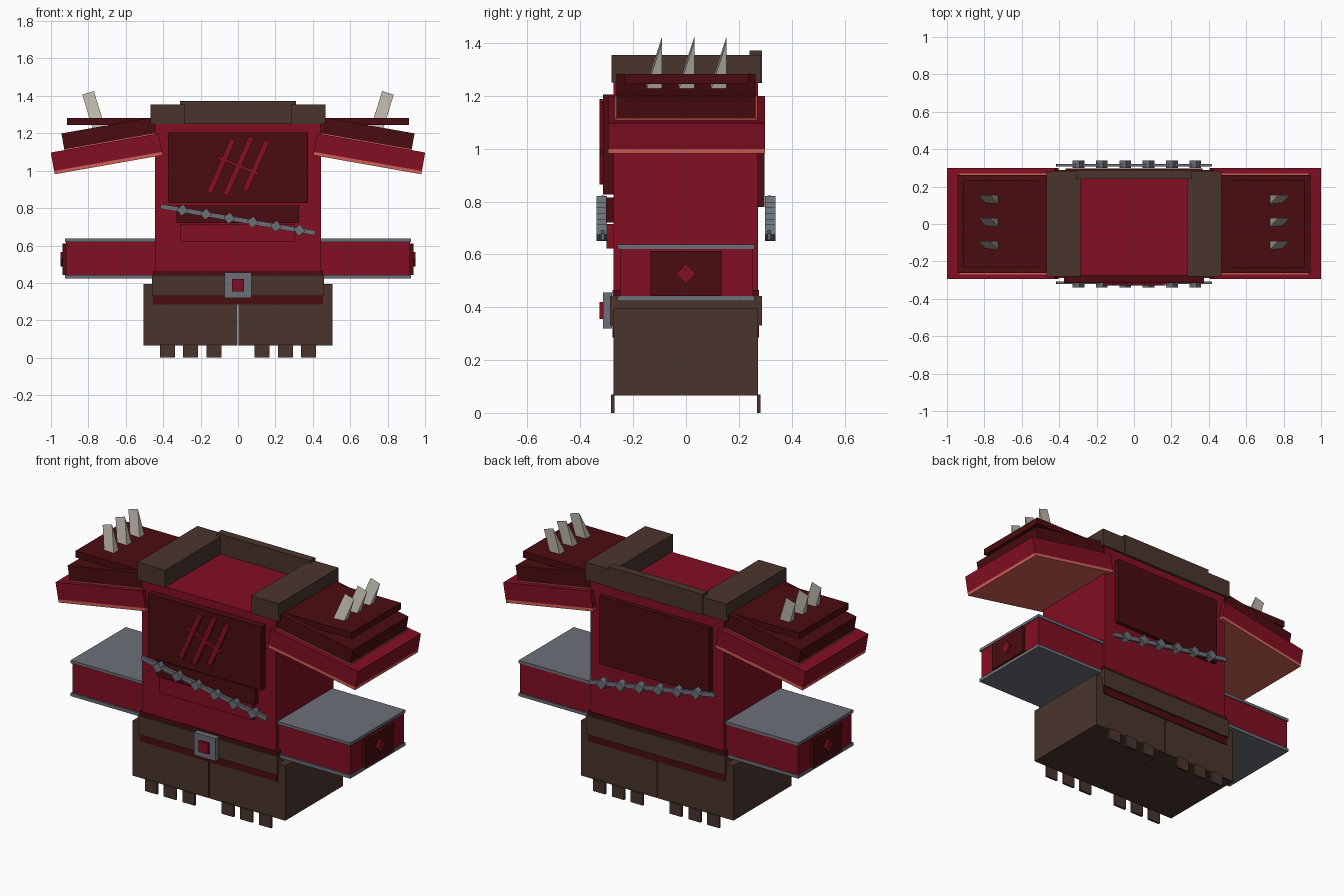
import bpy, bmesh, math
from mathutils import Matrix, Vector

if "Cube" in bpy.data.objects:
    bpy.data.objects.remove(bpy.data.objects["Cube"])


def material(name, r, g, b):
    lin = [((c / 255 + 0.055) / 1.055) ** 2.4 if c > 10 else c / 255 / 12.92 for c in (r, g, b)]
    m = bpy.data.materials.new(name)
    m.diffuse_color = (*lin, 1)
    m.use_nodes = True
    m.node_tree.nodes["Principled BSDF"].inputs["Base Color"].default_value = m.diffuse_color
    return m


RED = material("crimson", 130, 14, 34)
DARK = material("dark red", 74, 12, 15)
BROWN = material("brown leather", 74, 53, 45)
GREY = material("steel grey", 108, 112, 121)
BONE = material("bone", 186, 181, 170)
SALMON = material("salmon trim", 208, 95, 86)


def finish(name, bm, mat, loc, tilt):
    bmesh.ops.recalc_face_normals(bm, faces=bm.faces)
    me = bpy.data.meshes.new(name)
    bm.to_mesh(me)
    bm.free()
    me.materials.append(mat)
    ob = bpy.data.objects.new(name, me)
    ob.location = loc
    ob.rotation_euler = (0, math.radians(tilt), 0)
    bpy.context.collection.objects.link(ob)
    return ob


def block(name, mat, loc, size, tilt=0):
    """Box by centre and size, tilted about the y axis."""
    bm = bmesh.new()
    bmesh.ops.create_cube(bm, size=1, matrix=Matrix.Diagonal((*size, 1)))
    return finish(name, bm, mat, loc, tilt)


def box(name, mat, x0, x1, y0, y1, z0, z1):
    """Box by its limits."""
    return block(name, mat, ((x0 + x1) / 2, (y0 + y1) / 2, (z0 + z1) / 2), (x1 - x0, y1 - y0, z1 - z0))


def sided(name, mat, s, x0, x1, *rest):
    """Box on the right (s=1) or mirrored to the left (s=-1)."""
    return box(name, mat, *sorted((s * x0, s * x1)), *rest)


def spike(name, loc, width, depth, height, tilt):
    """Wedge with a vertical rear face."""
    bm = bmesh.new()
    tri = [bm.verts.new((-width / 2, y, z)) for y, z in ((-depth, 0), (0, 0), (0, height))]
    face = bm.faces.new(tri)
    ext = bmesh.ops.extrude_face_region(bm, geom=[face])
    bmesh.ops.translate(bm, vec=(width, 0, 0), verts=[v for v in ext["geom"] if isinstance(v, bmesh.types.BMVert)])
    return finish(name, bm, BONE, loc, tilt)


# Torso and its plates
box("torso", RED, -0.443, 0.443, -0.275, 0.272, 0.40, 1.252)
box("chest_panel", DARK, -0.375, 0.375, -0.315, -0.27, 0.826, 1.205)
box("back_panel", DARK, -0.365, 0.365, 0.26, 0.298, 0.78, 1.187)
box("upper_belly_plate", DARK, -0.33, 0.325, -0.302, -0.27, 0.72, 0.815)
box("lower_belly_plate", RED, -0.31, 0.306, -0.30, -0.27, 0.622, 0.715)

# Claw marks on the chest
for i, (x, length) in enumerate(((-0.09, 0.31), (0.003, 0.34), (0.096, 0.29))):
    block(f"claw_mark_{i + 1}", RED, (x, -0.319, 1.026), (0.03, 0.018, length), 24)
block("claw_cross_mark", RED, (0, -0.318, 1.028), (0.24, 0.016, 0.017), 22)

# Collar
box("collar_back", BROWN, -0.31, 0.31, 0.24, 0.288, 1.248, 1.372)
for s, side in ((1, "right"), (-1, "left")):
    sided(f"collar_{side}", BROWN, s, 0.285, 0.467, -0.282, 0.284, 1.25, 1.355)

# Slanting chains, front and back
for s, side in ((-1, "front"), (1, "back")):
    block(f"chain_bar_{side}", GREY, (0, s * 0.315, 0.738), (0.84, 0.014, 0.026), 9.8)
    for i in range(6):
        x = -0.297 + 0.125 * i
        block(f"chain_link_{side}_{i + 1}", GREY, (x, s * 0.319, 0.738 - 0.172 * x),
              (0.045, 0.04, 0.045), 54.8)

# Belt and buckle
box("belt_lining", DARK, -0.455, 0.455, -0.279, 0.277, 0.285, 0.465)
box("belt", BROWN, -0.46, 0.46, -0.288, 0.288, 0.33, 0.442)
box("buckle", GREY, -0.072, 0.072, -0.314, -0.28, 0.32, 0.455)
box("buckle_gem", RED, -0.032, 0.032, -0.327, -0.31, 0.355, 0.42)

for s, side in ((1, "right"), (-1, "left")):
    # Skirt halves with hanging tabs
    sided(f"skirt_{side}", BROWN, s, 0.003, 0.505, -0.274, 0.272, 0.065, 0.395)
    for i, x in enumerate((0.128, 0.253, 0.378)):
        for y, end in ((-0.277, "front"), (0.276, "back")):
            block(f"skirt_tab_{side}_{end}_{i + 1}", BROWN, (s * x, y, 0.035), (0.08, 0.013, 0.07))

    # Sleeve with steel plates and cuff ornament
    sided(f"sleeve_{side}", RED, s, 0.42, 0.92, -0.25, 0.254, 0.435, 0.625)
    sided(f"sleeve_top_plate_{side}", GREY, s, 0.42, 0.925, -0.26, 0.26, 0.62, 0.637)
    sided(f"sleeve_bottom_plate_{side}", GREY, s, 0.42, 0.925, -0.26, 0.26, 0.423, 0.442)
    sided(f"cuff_panel_{side}", DARK, s, 0.91, 0.938, -0.135, 0.135, 0.442, 0.612)
    gem = block(f"cuff_gem_{side}", RED, (s * 0.94, 0, 0.527), (0.02, 0.054, 0.054))
    gem.rotation_euler = (math.radians(45), 0, 0)

    # Layered shoulder slabs
    tilt = 10 * s
    up = Vector((s * math.sin(math.radians(10)), 0, math.cos(math.radians(10))))
    low, mid = Vector((s * 0.702, 0.002, 1.09)), Vector((s * 0.675, 0, 1.201))
    block(f"shoulder_slab_{side}", RED, low + up * 0.009, (0.586, 0.594, 0.10), tilt)
    block(f"shoulder_lining_{side}", SALMON, low - up * 0.05, (0.586, 0.594, 0.018), tilt)
    block(f"shoulder_trim_{side}", SALMON, mid - up * 0.046, (0.536, 0.542, 0.01), tilt)
    block(f"shoulder_middle_slab_{side}", DARK, mid, (0.53, 0.526, 0.09), tilt)
    sided(f"shoulder_top_slab_{side}", DARK, s, 0.40, 0.914, -0.232, 0.236, 1.245, 1.283)

    # Spikes leaning outward
    for i, y in enumerate((-0.09, 0.032, 0.154)):
        spike(f"shoulder_spike_{side}_{i + 1}", (s * 0.744, y, 1.228), 0.065, 0.062, 0.197, 17 * s)
